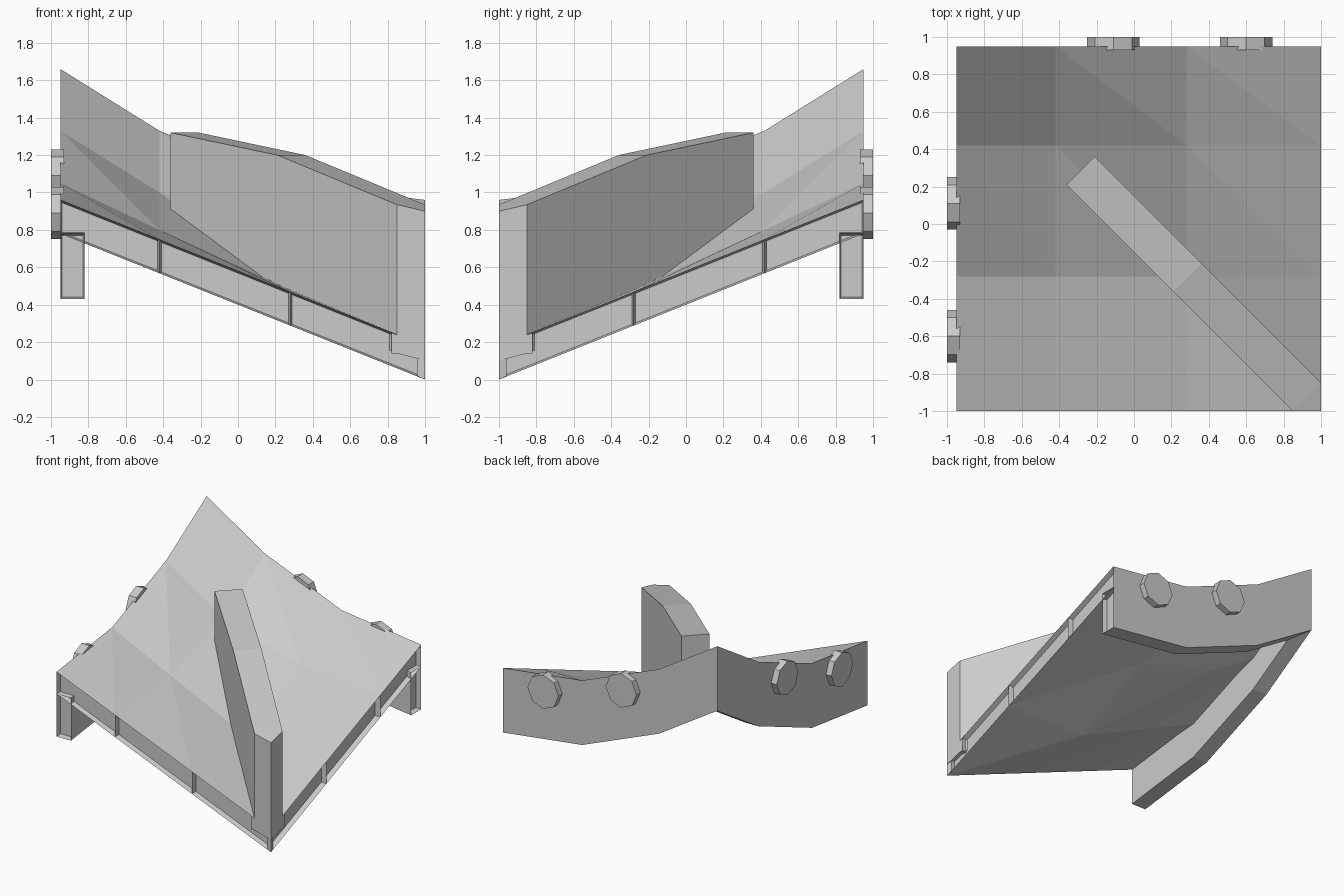
import bpy, bmesh, math
from mathutils import Vector

if "Cube" in bpy.data.objects:
    bpy.data.objects.remove(bpy.data.objects["Cube"])

XS = [-.95, -.42, .28, 1.0]
YS = [-1.0, -.28, .42, .95]
H = [[.96, .748, .468, .18],
     [1.05, .80, .48, .468],
     [1.33, 1.0, .80, .748],
     [1.66, 1.33, 1.05, .96]]
EDGE = [row[0] for row in H]      # roof height along the outer left edge


def swap(p):
    """Mirror a point across the ridge diagonal."""
    return (-p[1], -p[0], p[2])


def finish(bm, name, recess=False):
    bmesh.ops.remove_doubles(bm, verts=bm.verts, dist=1e-4)
    bmesh.ops.recalc_face_normals(bm, faces=bm.faces)
    if recess:                    # framed, sunken panels on the two cut sides
        cut = [f for f in bm.faces
               if all(v.co.y < -.999 for v in f.verts) or all(v.co.x > .999 for v in f.verts)]
        bmesh.ops.inset_individual(bm, faces=cut, thickness=.01, depth=-.04, use_even_offset=True)
    mesh = bpy.data.meshes.new(name)
    bm.to_mesh(mesh)
    bm.free()
    obj = bpy.data.objects.new(name, mesh)
    bpy.context.collection.objects.link(obj)
    return obj


def loft(name, sections, recess=False):
    """Join equal-length loops of points into a capped solid."""
    bm = bmesh.new()
    rings = [[bm.verts.new(p) for p in s] for s in sections]
    n = len(rings[0])
    for a, b in zip(rings, rings[1:]):
        for k in range(n):
            m = (k + 1) % n
            bm.faces.new((a[k], a[m], b[m], b[k]))
    bm.faces.new(rings[0])
    bm.faces.new(rings[-1])
    return finish(bm, name, recess)


# Roof slab: faceted sagging grid with a parallel underside
bm = bmesh.new()
top, low = [[[bm.verts.new((XS[i], YS[j], H[j][i] - drop)) for i in range(4)]
             for j in range(4)] for drop in (0, .18)]
for g in (top, low):
    for j in range(3):
        for i in range(3):
            bm.faces.new((g[j][i], g[j][i + 1], g[j + 1][i]))
            bm.faces.new((g[j][i + 1], g[j + 1][i + 1], g[j + 1][i]))
for k in range(3):
    for e in (0, 3):
        bm.faces.new((top[e][k], top[e][k + 1], low[e][k + 1], low[e][k]))
        bm.faces.new((top[k][e], top[k + 1][e], low[k + 1][e], low[k][e]))
finish(bm, "roof_slab", True)

# Deep eaves along the two outer edges
eave = [[(-.95, y, z - .18), (-.82, y, z - .18), (-.82, y, z - .53), (-.95, y, z - .53)]
        for y, z in zip(YS, EDGE)]
loft("left_eave", eave, True)
loft("back_eave", [[swap(p) for p in s] for s in eave], True)

# Ridge beam along the diagonal, ending in a square corner
sections = []
for d, w, hi, lo in ((-.285, .075, 1.32, .80), (.285, .075, 1.20, .39),
                     (.925, .075, .935, .14), (1.0, 0, .90, .10)):
    l, r = (d - w, -d - w), (d + w, -d + w)
    sections.append([(*l, hi), (*r, hi), (*r, lo), (*l, lo)])
bm = bmesh.new()
rings = [[bm.verts.new(p) for p in s] for s in sections[:3]]
tip = [bm.verts.new(sections[3][0]), bm.verts.new(sections[3][2])]
for a, b in zip(rings, rings[1:]):
    for k in range(4):
        m = (k + 1) % 4
        bm.faces.new((a[k], a[m], b[m], b[k]))
bm.faces.new(rings[0])
a, b, c, d = rings[2]
for f in ((a, b, tip[0]), (b, c, tip[1], tip[0]), (c, d, tip[1]), (d, a, tip[0], tip[1])):
    bm.faces.new(f)
finish(bm, "ridge_beam")

# Small collar posts beside the beam's foot
post = [[(x, -1, z), (x, -.95, z), (x, -.95, .14), (x, -1, .14)]
        for x, z in ((.82, .25), (.85, .238))]
loft("front_collar", post)
loft("right_collar", [[swap(p) for p in s] for s in post])

# Eight-sided pegs on the outer faces
for n, (y, z) in enumerate(((-.60, .89), (.11, 1.09))):
    peg = [[(x, y + .14 * math.cos(k * math.pi / 4), z + .14 * math.sin(k * math.pi / 4))
            for k in range(8)] for x in (-1.0, -.93)]
    loft(f"left_peg_{n + 1}", peg)
    loft(f"back_peg_{n + 1}", [[swap(p) for p in s] for s in peg])
